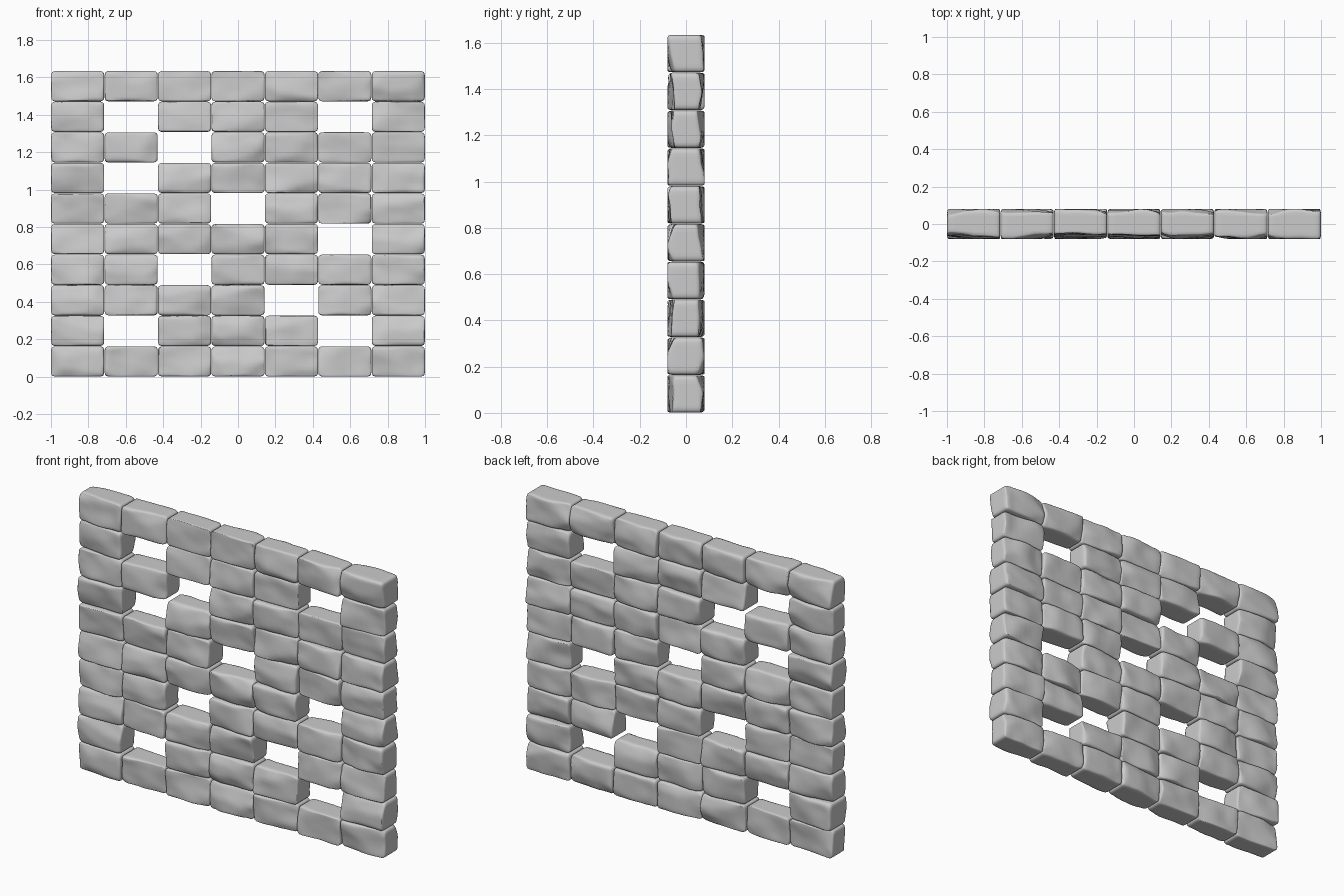
import bpy, bmesh, random, math
from mathutils import Vector, noise

if "Cube" in bpy.data.objects:
    bpy.data.objects.remove(bpy.data.objects["Cube"])

random.seed(7)
COLS, ROWS = 7, 10
PX, PZ = 2 / COLS, 1.635 / ROWS
HALF = Vector((PX / 2 - 0.001, 0.080, PZ / 2 - 0.001))
RADIUS = 0.02
# openings in each course, counted from the bottom
GAPS = {1: (1, 5), 2: (4,), 3: (2,), 4: (5,), 5: (3,), 6: (1,), 7: (2,), 8: (1, 5)}


def chisel_planes():
    """Shallow slanted cuts along the long front and back edges of a stone."""
    planes = []
    for sy in (-1, 1):
        for _ in range(4):
            n = Vector((random.uniform(-0.35, 0.35), sy, random.uniform(-0.45, 0.45))).normalized()
            reach = sum(abs(n[i]) * HALF[i] for i in range(3))
            planes.append((n, reach - random.uniform(0.018, 0.038)))
    return planes


def make_stone(name, centre):
    bm = bmesh.new()
    bmesh.ops.create_cube(bm, size=2)
    bmesh.ops.subdivide_edges(bm, edges=bm.edges[:], cuts=11, use_grid_fill=True)
    seed = Vector([random.uniform(-50, 50) for _ in range(3)])
    planes = chisel_planes()
    inner = HALF - Vector((RADIUS,) * 3)
    for v in bm.verts:
        # rounded block, with points gathered toward its edges
        p = Vector([math.sin(v.co[i] * math.pi / 2) * HALF[i] for i in range(3)])
        core = Vector([max(-inner[i], min(inner[i], p[i])) for i in range(3)])
        d = p - core
        if d.length > 1e-6:
            if d.length > RADIUS:
                d = d.normalized() * RADIUS
            p = core + d
        # chiselled facets
        for n, dist in planes:
            over = p.dot(n) - dist
            if over > 0:
                p -= n * over * 0.8
        # weathered, uneven front and back
        w = noise.noise(p * 9 + seed) * 0.011 + noise.noise(p * 22 - seed) * 0.003
        p.y += w * min(1, abs(p.y) / 0.06)
        p.y = max(-HALF.y, min(HALF.y, p.y))
        v.co = p
    me = bpy.data.meshes.new(name)
    bm.to_mesh(me)
    bm.free()
    for f in me.polygons:
        f.use_smooth = True
    ob = bpy.data.objects.new(name, me)
    ob.location = centre
    bpy.context.collection.objects.link(ob)


# stacked courses of stone blocks
for row in range(ROWS):
    for col in range(COLS):
        if col not in GAPS.get(row, ()):
            make_stone(f"stone_block_{row}_{col}",
                       ((col - 3) * PX, 0, (row + 0.5) * PZ))
